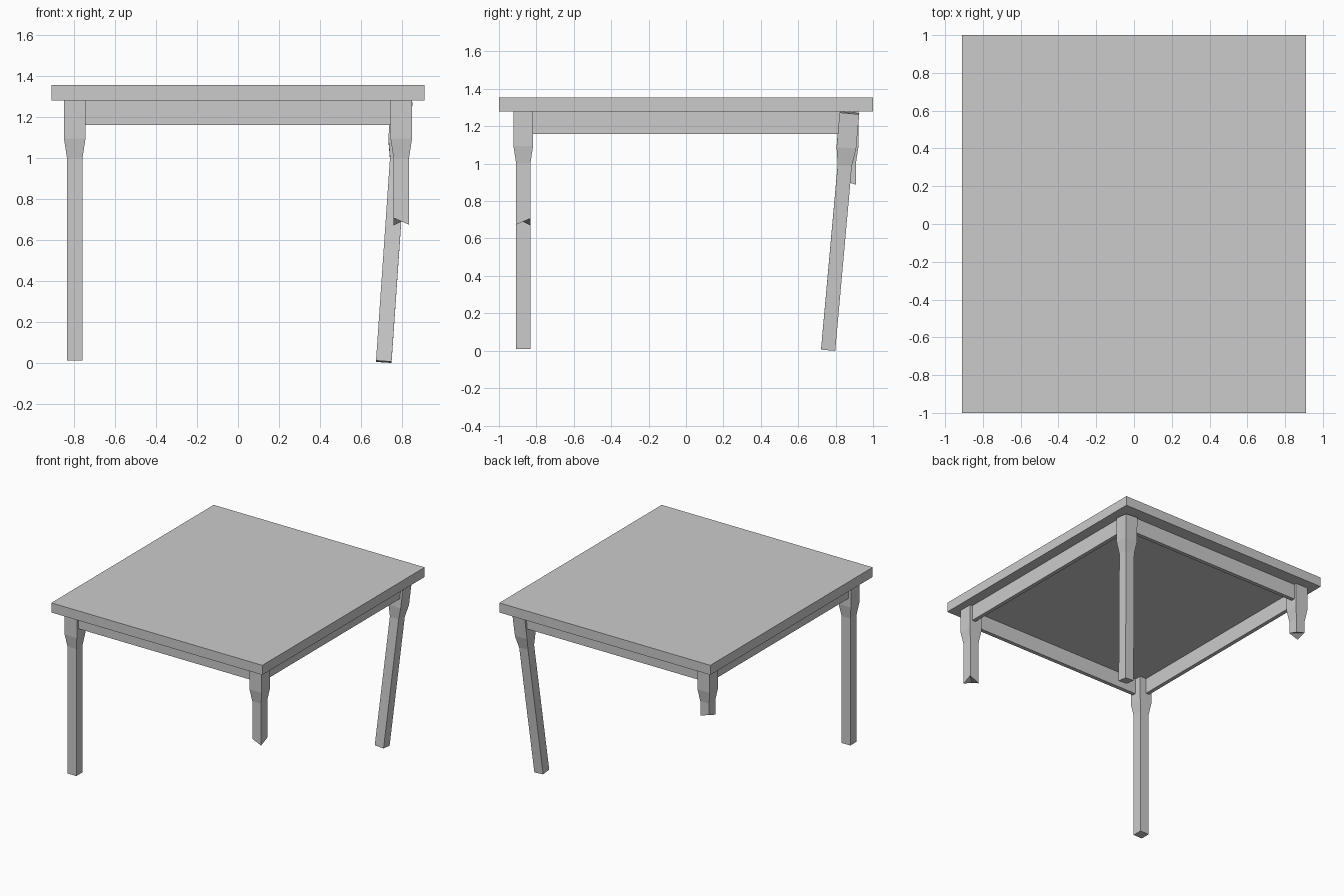
import bpy
import bmesh
from mathutils import Vector

if "Cube" in bpy.data.objects:
    bpy.data.objects.remove(bpy.data.objects["Cube"])

TOP = 1.28            # underside of the table top
LX, LY = 0.797, 0.87  # leg centres
WIDE, SLIM = 0.0525, 0.038
CORNERS = [(-1, -1), (1, -1), (1, 1), (-1, 1)]


def finish(name, bm, loc):
    bmesh.ops.recalc_face_normals(bm, faces=bm.faces[:])
    mesh = bpy.data.meshes.new(name)
    bm.to_mesh(mesh)
    bm.free()
    ob = bpy.data.objects.new(name, mesh)
    ob.location = loc
    bpy.context.collection.objects.link(ob)
    return ob


def box(name, size, loc):
    bm = bmesh.new()
    bmesh.ops.create_cube(bm, size=1)
    bmesh.ops.scale(bm, vec=size, verts=bm.verts[:])
    return finish(name, bm, loc)


def leg(name, x, y, ends, z=TOP):
    """Square leg hanging from z; ends = height of the four bottom corners."""
    bm = bmesh.new()
    levels = [(WIDE, [0] * 4), (WIDE, [-0.185] * 4), (SLIM, [-0.28] * 4),
              (SLIM, [e - TOP for e in ends])]
    rings = [[bm.verts.new((cx * w, cy * w, h)) for (cx, cy), h in zip(CORNERS, hs)]
             for w, hs in levels]
    for a, b in zip(rings, rings[1:]):
        for i in range(4):
            j = (i + 1) % 4
            bm.faces.new((a[i], a[j], b[j], b[i]))
    bm.faces.new(rings[0])
    # Bottom is creased between its two higher corners (splintered break)
    e = rings[-1]
    if len(set(ends)) == 1:
        bm.faces.new(e)
    else:
        k = 0 if ends[0] > ends[1] else 1
        bm.faces.new((e[k], e[k + 1], e[k + 2]))
        bm.faces.new((e[k], e[k + 2], e[(k + 3) % 4]))
    return finish(name, bm, (x, y, z))


# Table top
box("table_top", (1.82, 2.0, 0.075), (0, 0, TOP + 0.0375))

# Apron boards between the legs, slightly recessed
T, H = 0.03, 0.12
for s, side in ((-1, "front"), (1, "back")):
    box(side + "_apron", (2 * (LX - 0.04), T, H), (0, s * (LY + 0.017), TOP - H / 2))
for s, side in ((-1, "left"), (1, "right")):
    box(side + "_apron", (T, 2 * (LY - 0.04), H), (s * (LX + 0.017), 0, TOP - H / 2))

# Intact leg, two snapped legs, and one loose leaning leg
leg("front_left_leg", -LX, -LY, [0.01] * 4)
leg("front_right_broken_leg", LX, -LY, [0.707, 0.674, 0.707, 0.67])
leg("back_left_broken_leg", -LX, LY, [0.886, 0.912, 0.888, 0.912])
lean = leg("back_right_leaning_leg", 0.799, 0.874, [0.005] * 4, TOP - 0.008)
lean.rotation_mode = 'QUATERNION'
lean.rotation_quaternion = Vector((0, 0, 1)).rotation_difference(Vector((0.069, 0.09, 1)))
